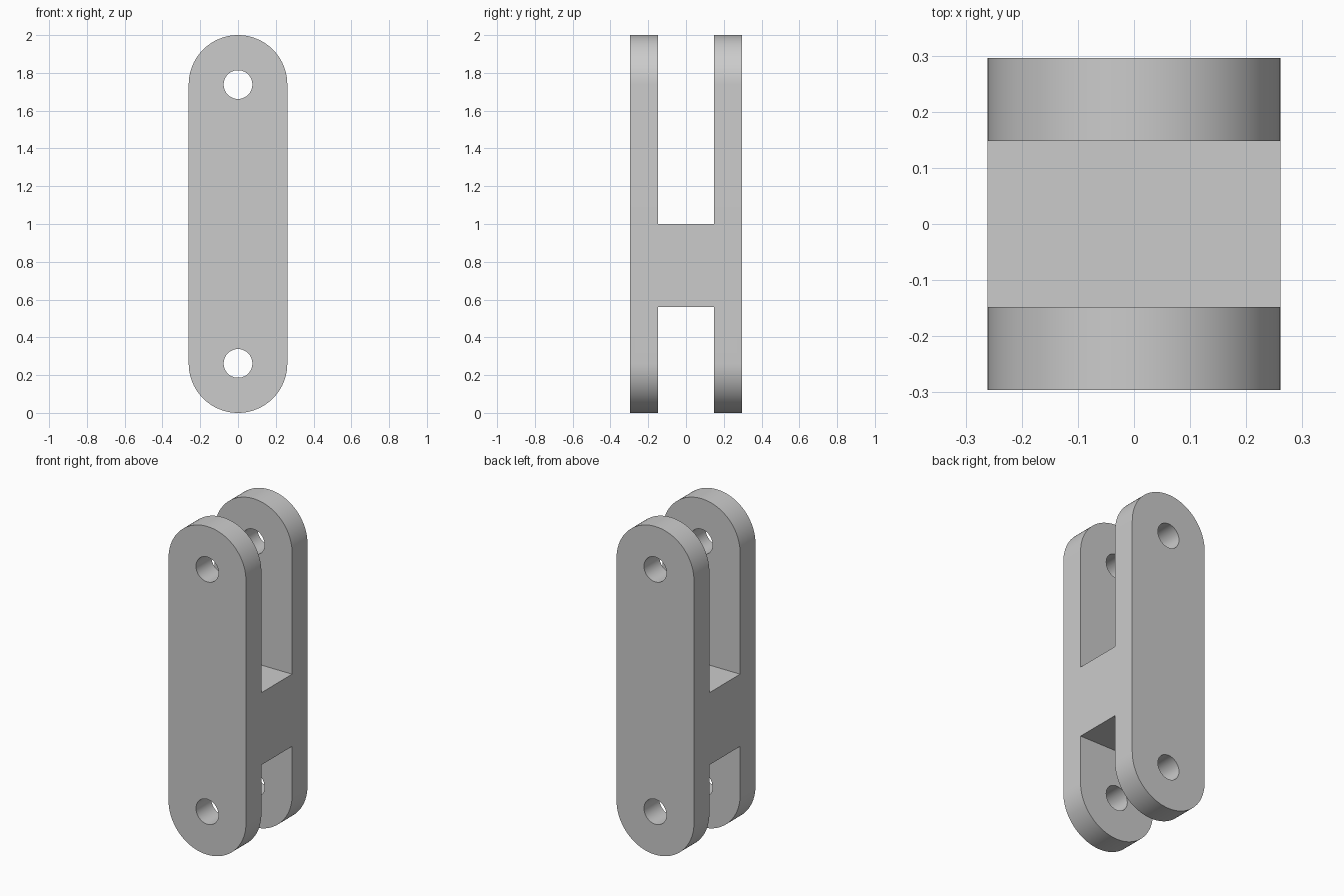
import bpy
import bmesh
from math import pi, sin, cos, radians

cube = bpy.data.objects.get("Cube")
if cube:
    bpy.data.objects.remove(cube, do_unlink=True)

HEIGHT = 2.0
RADIUS = 0.261            # rounded end radius and half width
DEPTH = 0.296             # half depth over both plates
GAP = 0.148               # half of the fork opening
WEB = (0.56, 1.0)         # bottom and top of the bridge
HOLE = 0.076
PIN_HEIGHTS = (0.262, HEIGHT - 0.262)
STEPS = 48

grey = bpy.data.materials.new("plain grey")
grey.use_nodes = True
colour = (0.6, 0.6, 0.6, 1)
grey.diffuse_color = colour
grey.node_tree.nodes["Principled BSDF"].inputs["Base Color"].default_value = colour


def prism(name, outline, half_depth):
    """Extrude an x-z outline symmetrically along y."""
    bm = bmesh.new()
    face = bm.faces.new([bm.verts.new((x, -half_depth, z)) for x, z in outline])
    out = bmesh.ops.extrude_face_region(bm, geom=[face])
    verts = [v for v in out["geom"] if isinstance(v, bmesh.types.BMVert)]
    bmesh.ops.translate(bm, verts=verts, vec=(0, 2 * half_depth, 0))
    bmesh.ops.recalc_face_normals(bm, faces=bm.faces)
    mesh = bpy.data.meshes.new(name)
    bm.to_mesh(mesh)
    bm.free()
    mesh.materials.append(grey)
    obj = bpy.data.objects.new(name, mesh)
    bpy.context.collection.objects.link(obj)
    return obj


def arc(z, radius, start, sweep, steps):
    return [(radius * cos(start + sweep * i / steps),
             z + radius * sin(start + sweep * i / steps)) for i in range(steps + 1)]


# Link body: a long bar with semicircular ends
body = prism("double_fork_link",
             arc(HEIGHT - RADIUS, RADIUS, 0, pi, STEPS)
             + arc(RADIUS, RADIUS, pi, pi, STEPS), DEPTH)

# Cutters: upper and lower fork slots, then the pin holes
cutters = []
for name, low, high in (("upper_slot", WEB[1], HEIGHT + 0.2),
                        ("lower_slot", -0.2, WEB[0])):
    w = RADIUS * 2
    cutters.append(prism(name, [(-w, low), (w, low), (w, high), (-w, high)], GAP))
for name, z in zip(("lower_pin_hole", "upper_pin_hole"), PIN_HEIGHTS):
    cutters.append(prism(name, arc(z, HOLE, 0, 2 * pi, STEPS)[:-1], DEPTH * 2))

bpy.ops.object.select_all(action="DESELECT")
body.select_set(True)
bpy.context.view_layer.objects.active = body
for cutter in cutters:
    cutter.hide_render = True
    cut = body.modifiers.new(cutter.name, "BOOLEAN")
    cut.operation = "DIFFERENCE"
    cut.solver = "EXACT"
    cut.object = cutter
    bpy.ops.object.modifier_apply(modifier=cut.name)
    bpy.data.objects.remove(cutter, do_unlink=True)

# Smooth rounded ends and bores, crisp edges elsewhere
bpy.ops.object.shade_smooth_by_angle(angle=radians(30))
